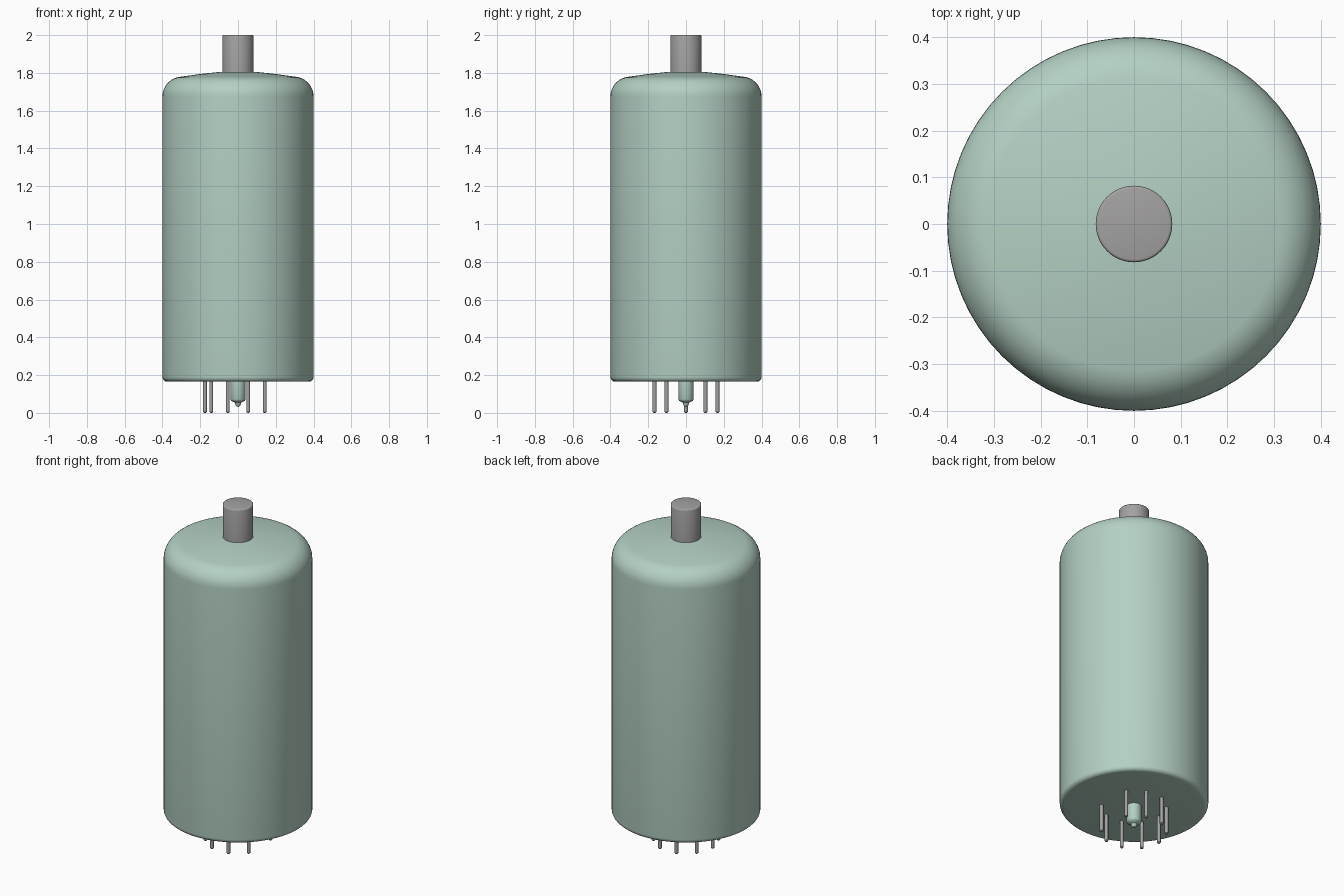
import bpy, bmesh, math

cube = bpy.data.objects.get("Cube")
if cube:
    bpy.data.objects.remove(cube, do_unlink=True)


def make_material(name, rgb):
    m = bpy.data.materials.new(name)
    m.use_nodes = True
    m.diffuse_color = (*rgb, 1)
    m.node_tree.nodes["Principled BSDF"].inputs["Base Color"].default_value = (*rgb, 1)
    return m


glass = make_material("pale green glass", (0.456, 0.631, 0.546))
metal = make_material("grey metal", (0.37, 0.362, 0.36))


def lathe(name, profile, material, segments=64, location=(0, 0, 0)):
    """Revolve (radius, height) points about z; the ends lie on the axis."""
    bm = bmesh.new()
    verts = [bm.verts.new((r, 0, z)) for r, z in profile]
    edges = [bm.edges.new(pair) for pair in zip(verts, verts[1:])]
    bmesh.ops.spin(bm, geom=verts + edges, cent=(0, 0, 0), axis=(0, 0, 1),
                   angle=math.tau, steps=segments, use_duplicate=False)
    bmesh.ops.remove_doubles(bm, verts=bm.verts, dist=1e-5)
    bmesh.ops.recalc_face_normals(bm, faces=bm.faces)
    mesh = bpy.data.meshes.new(name)
    bm.to_mesh(mesh)
    bm.free()
    mesh.materials.append(material)
    obj = bpy.data.objects.new(name, mesh)
    obj.location = location
    bpy.context.collection.objects.link(obj)
    bpy.ops.object.select_all(action='DESELECT')
    obj.select_set(True)
    bpy.context.view_layer.objects.active = obj
    bpy.ops.object.shade_smooth_by_angle(angle=math.radians(35))
    return obj


def arc(cr, cz, rad, start, end, steps):
    """Points on a circular arc, angles in degrees."""
    angles = [math.radians(start + (end - start) * i / steps) for i in range(steps + 1)]
    return [(cr + rad * math.cos(a), cz + rad * math.sin(a)) for a in angles]


# Glass envelope: flat base, small lower round, wide shoulder, shallow dome
envelope = [(0, 0.165)]
envelope += arc(0.375, 0.19, 0.025, -90, 0, 5)
envelope += arc(0.295, 1.675, 0.105, 0, 80, 10)
envelope += [(0.2, 1.794), (0.1, 1.805), (0, 1.809)]
lathe("glass_envelope", envelope, glass)

# Top terminal with a slightly eased rim
cap = [(0, 1.79), (0.082, 1.79)] + arc(0.076, 1.994, 0.006, 0, 90, 3) + [(0, 2.0)]
lathe("top_cap", cap, metal, 48)

# Sealed exhaust tip under the base
tip = [(0, 0.17), (0.04, 0.17), (0.04, 0.072), (0.036, 0.064), (0.027, 0.059),
       (0.017, 0.054), (0.014, 0.043), (0.009, 0.035), (0, 0.032)]
lathe("exhaust_tip", tip, glass, 32)

# Nine pins on a ten-place circle, leaving the +x place empty
pin = [(0, 0.17), (0.01, 0.17), (0.01, 0.006), (0.006, 0.001), (0, 0)]
for i in range(1, 10):
    a = math.tau * i / 10
    lathe(f"pin_{i}", pin, metal, 16, (0.175 * math.cos(a), 0.175 * math.sin(a), 0))
